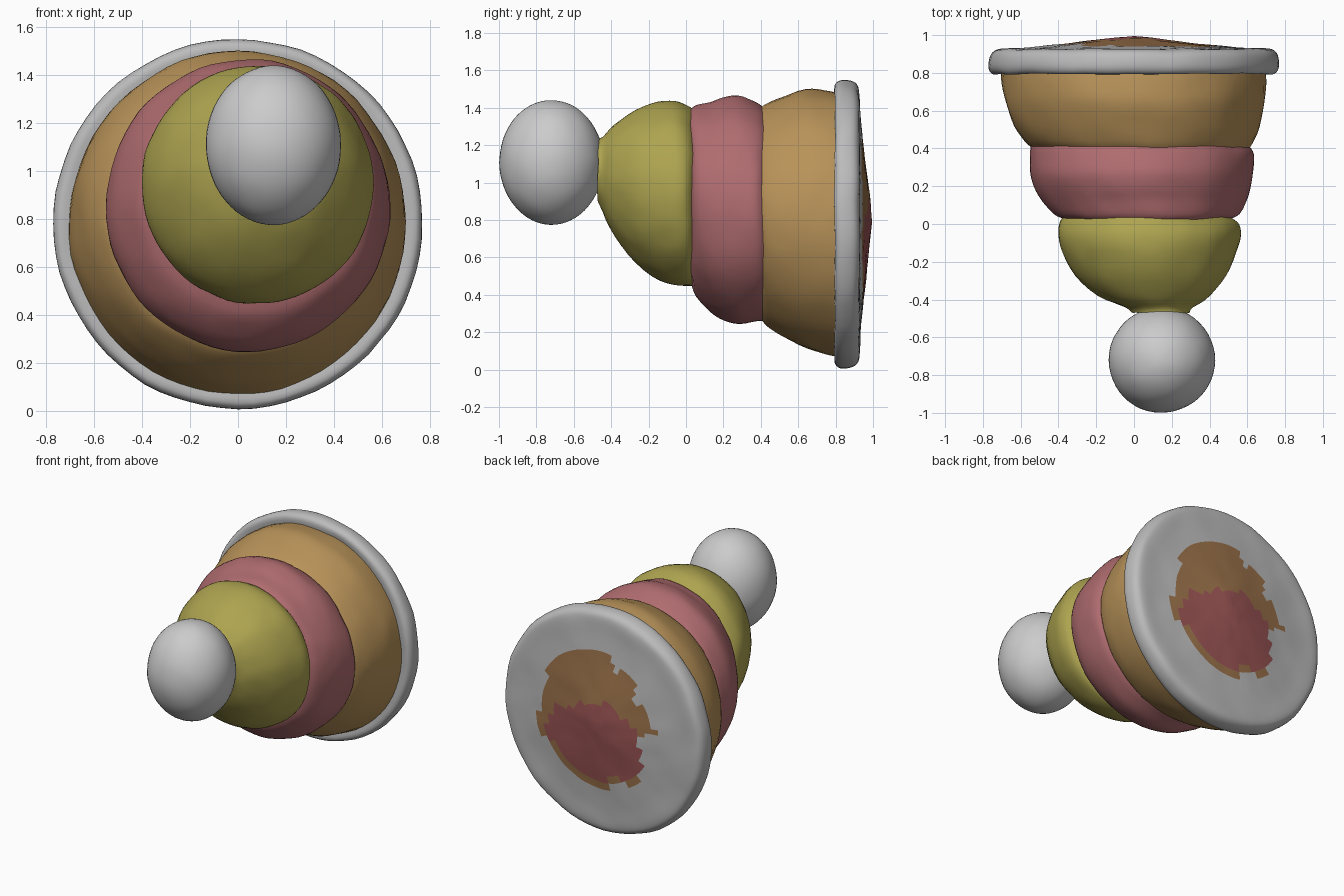
import bpy, math
from mathutils import Vector, noise

if "Cube" in bpy.data.objects:
    bpy.data.objects.remove(bpy.data.objects["Cube"])

SIDES = 72


def material(name, color):
    m = bpy.data.materials.new(name)
    m.diffuse_color = (*color, 1)
    m.use_nodes = True
    m.node_tree.nodes["Principled BSDF"].inputs["Base Color"].default_value = m.diffuse_color
    return m


olive = material("olive", (0.42, 0.37, 0.08))
pink = material("pink", (0.43, 0.15, 0.16))
tan = material("tan", (0.48, 0.29, 0.10))
grey = material("grey", (0.5, 0.5, 0.5))
brown = material("brown", (0.33, 0.17, 0.07))
red = material("red", (0.33, 0.09, 0.09))


def lumpy(p, amount):
    # hand-moulded surface: gentle lumps at two scales
    n = noise.noise_vector(p * 4.5) + 0.5 * noise.noise_vector(p * 11)
    return p + n * amount


def refine(sections, steps):
    # Catmull-Rom interpolation between measured sections
    out = []
    for i in range(len(sections) - 1):
        a, b, c, d = (sections[min(max(i + k, 0), len(sections) - 1)] for k in (-1, 0, 1, 2))
        for s in range(steps):
            t = s / steps
            out.append([0.5 * (2 * q + (r - p) * t + (2 * p - 5 * q + 4 * r - w) * t * t
                               + (3 * q - p - 3 * r + w) * t ** 3)
                        for p, q, r, w in zip(a, b, c, d)])
    return out + [list(sections[-1])]


def loft(name, sections, mats, steps=3, amount=0.007, tip=None):
    # sections: y, left, right, bottom, top of an ellipse
    verts, faces = [], []
    rings = refine(sections, steps)
    for y, x0, x1, z0, z1 in rings:
        for k in range(SIDES):
            a = 2 * math.pi * k / SIDES
            p = Vector(((x0 + x1) / 2 + (x1 - x0) / 2 * math.cos(a), y,
                        (z0 + z1) / 2 + (z1 - z0) / 2 * math.sin(a)))
            verts.append(lumpy(p, amount))
    for i in range(len(rings) - 1):
        for k in range(SIDES):
            n = (k + 1) % SIDES
            faces.append((i * SIDES + k, (i + 1) * SIDES + k, (i + 1) * SIDES + n, i * SIDES + n))
    if tip:
        verts.append(Vector(tip))
        last = (len(rings) - 1) * SIDES
        faces += [(last + k, len(verts) - 1, last + (k + 1) % SIDES) for k in range(SIDES)]
    mesh = bpy.data.meshes.new(name)
    mesh.from_pydata(verts, [], faces)
    for m in mats:
        mesh.materials.append(m)
    mesh.polygons.foreach_set("use_smooth", [True] * len(faces))
    ob = bpy.data.objects.new(name, mesh)
    bpy.context.collection.objects.link(ob)
    return ob


# stacked body layers, front to back, meeting at shared creases
loft("front_layer", [
    (-0.47, -0.01, 0.29, 0.90, 1.24), (-0.44, -0.05, 0.31, 0.83, 1.25),
    (-0.38, -0.19, 0.40, 0.71, 1.31), (-0.27, -0.31, 0.49, 0.57, 1.39),
    (-0.15, -0.38, 0.54, 0.48, 1.435), (-0.06, -0.40, 0.565, 0.452, 1.44),
    (0.0, -0.395, 0.555, 0.447, 1.415), (0.03, -0.38, 0.52, 0.45, 1.395)], [olive])

loft("middle_layer", [
    (0.03, -0.38, 0.52, 0.45, 1.395), (0.055, -0.425, 0.56, 0.39, 1.41),
    (0.13, -0.49, 0.60, 0.31, 1.43), (0.20, -0.53, 0.62, 0.265, 1.455),
    (0.28, -0.55, 0.63, 0.245, 1.465), (0.37, -0.55, 0.63, 0.26, 1.43),
    (0.41, -0.545, 0.61, 0.265, 1.405)], [pink])

loft("rear_layer", [
    (0.41, -0.545, 0.61, 0.265, 1.405), (0.44, -0.58, 0.63, 0.23, 1.425),
    (0.52, -0.635, 0.665, 0.175, 1.46), (0.64, -0.68, 0.69, 0.115, 1.50),
    (0.74, -0.70, 0.70, 0.085, 1.495), (0.80, -0.705, 0.70, 0.07, 1.485)], [tan])

# round base plate with a shallow bulging back
profile = [(0.80, 0.69), (0.795, 0.745), (0.825, 0.770), (0.875, 0.768), (0.91, 0.75),
           (0.926, 0.71), (0.93, 0.60), (0.945, 0.45), (0.962, 0.30), (0.98, 0.15), (0.988, 0.06)]
base = loft("base_plate", [(y, -r, r, 0.78 - r, 0.78 + r) for y, r in profile],
            [grey, brown, red], amount=0.006, tip=(0, 0.995, 0.79))

# stained patches on the back of the plate
for f in base.data.polygons:
    c = f.center
    wobble = 0.08 * noise.noise(c * 6)
    if c.y > 0.925:
        if math.hypot(c.x / 0.36, (c.z - 0.67) / 0.27) < 1 + wobble * 3:
            f.material_index = 2
        elif math.hypot((c.x - 0.04) / 0.42, (c.z - 0.80) / 0.47) < 1 + wobble * 3:
            f.material_index = 1

# ball at the front
bpy.ops.mesh.primitive_uv_sphere_add(segments=48, ring_count=32, radius=1)
ball = bpy.context.object
ball.name = "ball"
for v in ball.data.vertices:
    p = Vector((0.147 + v.co.x * 0.282, -0.72 + v.co.y * 0.279, 1.108 + v.co.z * 0.332))
    v.co = lumpy(p, 0.003)
bpy.ops.object.shade_smooth()
